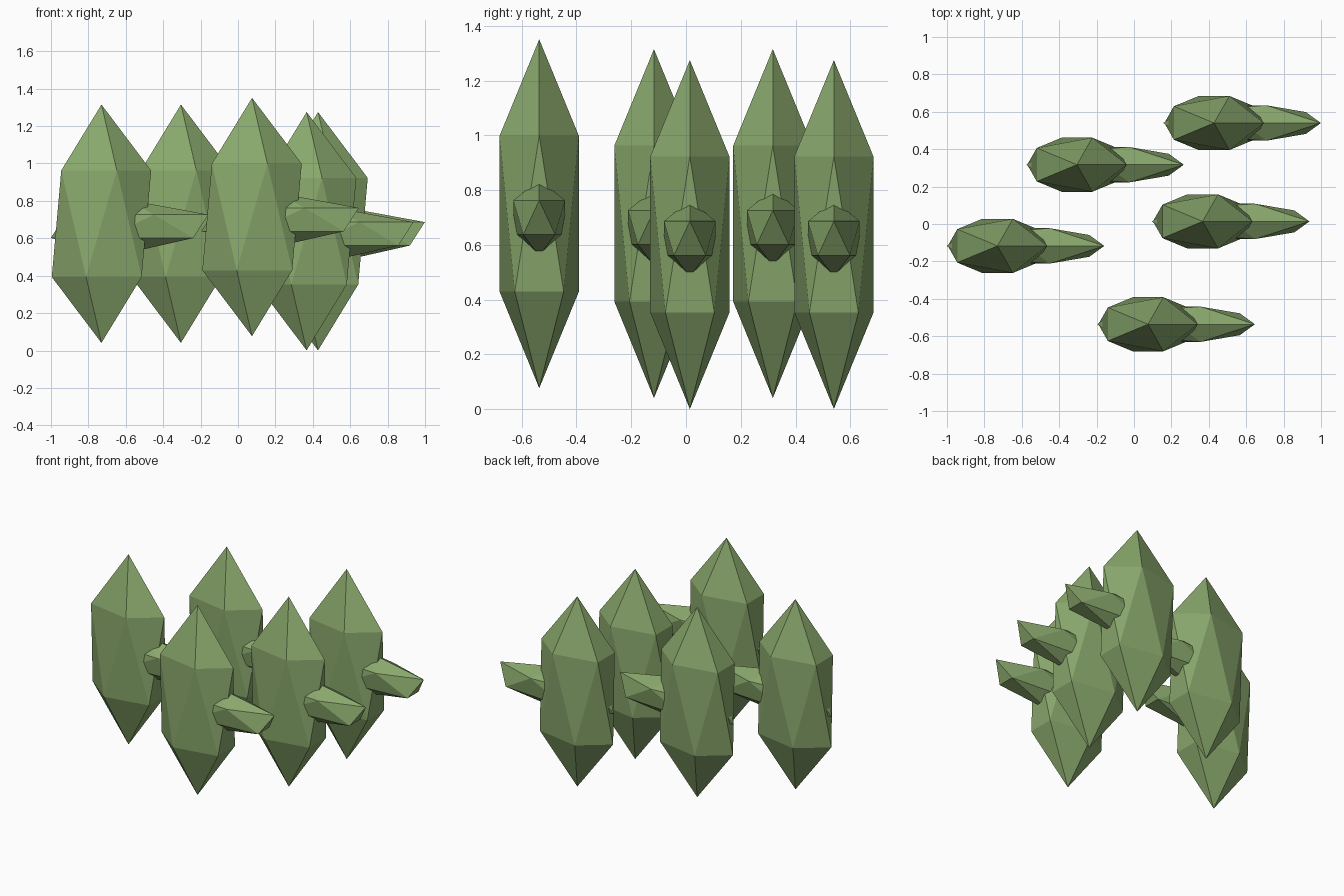
import bpy
from mathutils import Matrix, Vector

cube = bpy.data.objects.get("Cube")
if cube:
    bpy.data.objects.remove(cube, do_unlink=True)

# Single leaf green
green = bpy.data.materials.new("cactus_green")
green.use_nodes = True
color = (0.25, 0.39, 0.15, 1)
green.diffuse_color = color
green.node_tree.nodes["Principled BSDF"].inputs["Base Color"].default_value = color


def faceted_gem(name, center, radii):
    """Stretched twenty-sided solid with flat faces."""
    bpy.ops.mesh.primitive_ico_sphere_add(subdivisions=1, radius=1)
    obj = bpy.context.object
    obj.name = name
    obj.data.transform(Matrix.Diagonal((*radii, 1)))
    obj.location = center
    obj.data.materials.append(green)
    bpy.ops.object.shade_flat()
    return obj


# Each cactus is a tall stem with one long side arm towards +x
STEM_RADII = (0.297, 0.17, 0.637)
ARM_RADII = (0.471, 0.111, 0.14)
ARM_OFFSET = Vector((0.15, 0, -0.014))

cacti = {
    "left_front": (-0.73, -0.117, 0.678),
    "left_back": (-0.305, 0.317, 0.678),
    "middle_front": (0.075, -0.536, 0.714),
    "right_middle": (0.367, 0.014, 0.638),
    "right_back": (0.428, 0.54, 0.638),
}
for place, center in cacti.items():
    faceted_gem(f"cactus_stem_{place}", center, STEM_RADII)
    faceted_gem(f"cactus_arm_{place}", Vector(center) + ARM_OFFSET, ARM_RADII)
